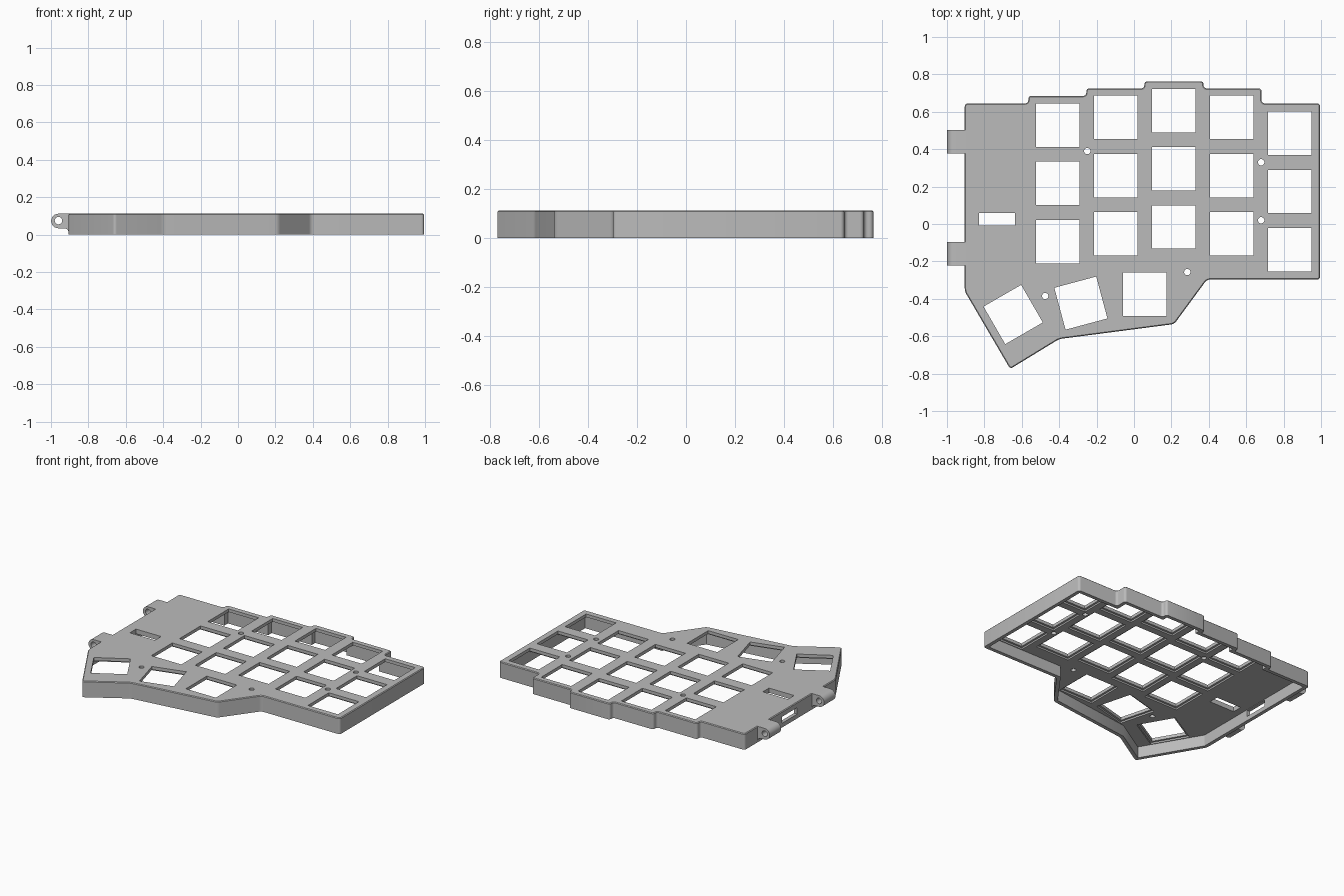
import bpy, bmesh, math
from mathutils import Matrix, Vector

if "Cube" in bpy.data.objects:
    bpy.data.objects.remove(bpy.data.objects["Cube"], do_unlink=True)

TOP, WALL, PLATE, WEB = 0.112, 0.025, 0.033, 0.022
KEY, PITCH = 0.232, 0.31

grey = bpy.data.materials.new("plain_grey")
grey.use_nodes = True
colour = (0.5, 0.5, 0.5, 1)
grey.diffuse_color = colour
grey.node_tree.nodes["Principled BSDF"].inputs["Base Color"].default_value = colour


def prism(bm, points, low, high):
    """Extrude a flat outline upward."""
    face = bm.faces.new([bm.verts.new((x, y, low)) for x, y in points])
    ext = bmesh.ops.extrude_face_region(bm, geom=[face])
    verts = [v for v in ext["geom"] if isinstance(v, bmesh.types.BMVert)]
    bmesh.ops.translate(bm, verts=verts, vec=(0, 0, high - low))
    bmesh.ops.recalc_face_normals(bm, faces=bm.faces[:])


def make(name, bm):
    mesh = bpy.data.meshes.new(name)
    bm.to_mesh(mesh)
    bm.free()
    mesh.materials.append(grey)
    obj = bpy.data.objects.new(name, mesh)
    bpy.context.collection.objects.link(obj)
    return obj


def rect(cx, cy, w, h, angle=0):
    rot = Matrix.Rotation(math.radians(angle), 2)
    corners = ((-1, -1), (1, -1), (1, 1), (-1, 1))
    return [Vector((cx, cy)) + rot @ Vector((sx * w / 2, sy * h / 2)) for sx, sy in corners]


def circle(cx, cy, r, n=20):
    return [(cx + r * math.cos(math.tau * i / n), cy + r * math.sin(math.tau * i / n))
            for i in range(n)]


def inset(points, d):
    """Offset a clockwise outline inward with mitred corners."""
    out, pts = [], [Vector(p) for p in points]
    for i, p in enumerate(pts):
        a = (p - pts[i - 1]).normalized()
        b = (pts[(i + 1) % len(pts)] - p).normalized()
        na, nb = Vector((a.y, -a.x)), Vector((b.y, -b.x))
        out.append(p + (na + nb) * d / (1 + na.dot(nb)))
    return out


def cut(obj, bm):
    cutter = make("cutter", bm)
    cutter.hide_render = True
    mod = obj.modifiers.new("cut", "BOOLEAN")
    mod.object, mod.operation, mod.solver = cutter, "DIFFERENCE", "EXACT"
    bpy.context.view_layer.objects.active = obj
    bpy.ops.object.modifier_apply(modifier=mod.name)
    bpy.data.objects.remove(cutter, do_unlink=True)


def smooth(obj):
    bpy.ops.object.select_all(action="DESELECT")
    obj.select_set(True)
    bpy.context.view_layer.objects.active = obj
    bpy.ops.object.shade_smooth_by_angle(angle=math.radians(30))


# Case body: stepped back edge, angled thumb area, rounded corners, chamfered top
outline = [(-0.905, 0.645), (-0.565, 0.645), (-0.565, 0.685), (-0.255, 0.685),
           (-0.255, 0.725), (0.055, 0.725), (0.055, 0.763), (0.372, 0.763),
           (0.372, 0.725), (0.682, 0.725), (0.682, 0.645), (0.995, 0.645),
           (0.995, -0.297), (0.39, -0.297), (0.215, -0.535), (-0.4, -0.615),
           (-0.662, -0.775), (-0.905, -0.36)]
bm = bmesh.new()
prism(bm, outline, 0, TOP)
upright = [e for e in bm.edges if abs(e.verts[0].co.z - e.verts[1].co.z) > 0.01]
bmesh.ops.bevel(bm, geom=upright, offset=0.016, segments=4, profile=0.5, affect="EDGES")
rim = [e for e in bm.edges if all(v.co.z > TOP - 0.001 for v in e.verts)]
bmesh.ops.bevel(bm, geom=rim, offset=0.005, segments=1, affect="EDGES")
case = make("case_body", bm)

# Hollow underside
bm = bmesh.new()
prism(bm, inset(outline, WALL), -0.05, TOP - PLATE)
cut(case, bm)

# Key positions: five staggered columns and three thumb keys
keys = [(-0.407 + PITCH * col, y - 0.311 * row, 0)
        for col, y in enumerate((0.528, 0.57, 0.606, 0.57, 0.485)) for row in range(3)]
keys += [(0.057, -0.376, 0), (-0.284, -0.423, 15), (-0.646, -0.484, 30)]

# Shallow recess under every key
bm = bmesh.new()
for x, y, angle in keys:
    prism(bm, rect(x, y, KEY + 0.028, KEY + 0.028, angle), 0.05, TOP - WEB)
cut(case, bm)

# Key openings, long slot and screw holes
bm = bmesh.new()
for x, y, angle in keys:
    prism(bm, rect(x, y, KEY, KEY, angle), 0.04, 0.2)
prism(bm, rect(-0.733, 0.026, 0.194, 0.068), 0.04, 0.2)
for x, y in ((-0.25, 0.39), (0.68, 0.33), (0.68, 0.02), (0.285, -0.257), (-0.475, -0.385)):
    prism(bm, circle(x, y, 0.017), 0.04, 0.2)
cut(case, bm)

# Cable port in the side wall
bm = bmesh.new()
prism(bm, rect(-0.895, 0.15, 0.08, 0.17), 0.03, 0.075)
cut(case, bm)
smooth(case)

# Hinge lugs on the side, profile drawn in x-z and extruded along y
HX, HZ, R = -0.96, 0.073, 0.039
nose = [(HX + R * math.cos(a), HZ + R * math.sin(a))
        for a in (math.pi / 2 + math.pi * i / 12 for i in range(13))]
fillet = [(-0.93 + 0.025 * math.sin(a), HZ - R - 0.025 + 0.025 * math.cos(a))
          for a in (math.pi / 2 * i / 5 for i in range(6))]
profile = nose + fillet + [(-0.885, 0.009), (-0.885, HZ + R)]
for name, y in (("rear_lug", 0.44), ("front_lug", -0.16)):
    stand = Matrix.Translation((0, y, 0)) @ Matrix.Rotation(math.pi / 2, 4, "X")
    bm = bmesh.new()
    prism(bm, profile, -0.063, 0.063)
    bm.transform(stand)
    lug = make(name, bm)
    bm = bmesh.new()
    prism(bm, circle(HX, HZ + 0.002, 0.02), -0.1, 0.1)
    bm.transform(stand)
    cut(lug, bm)
    smooth(lug)
